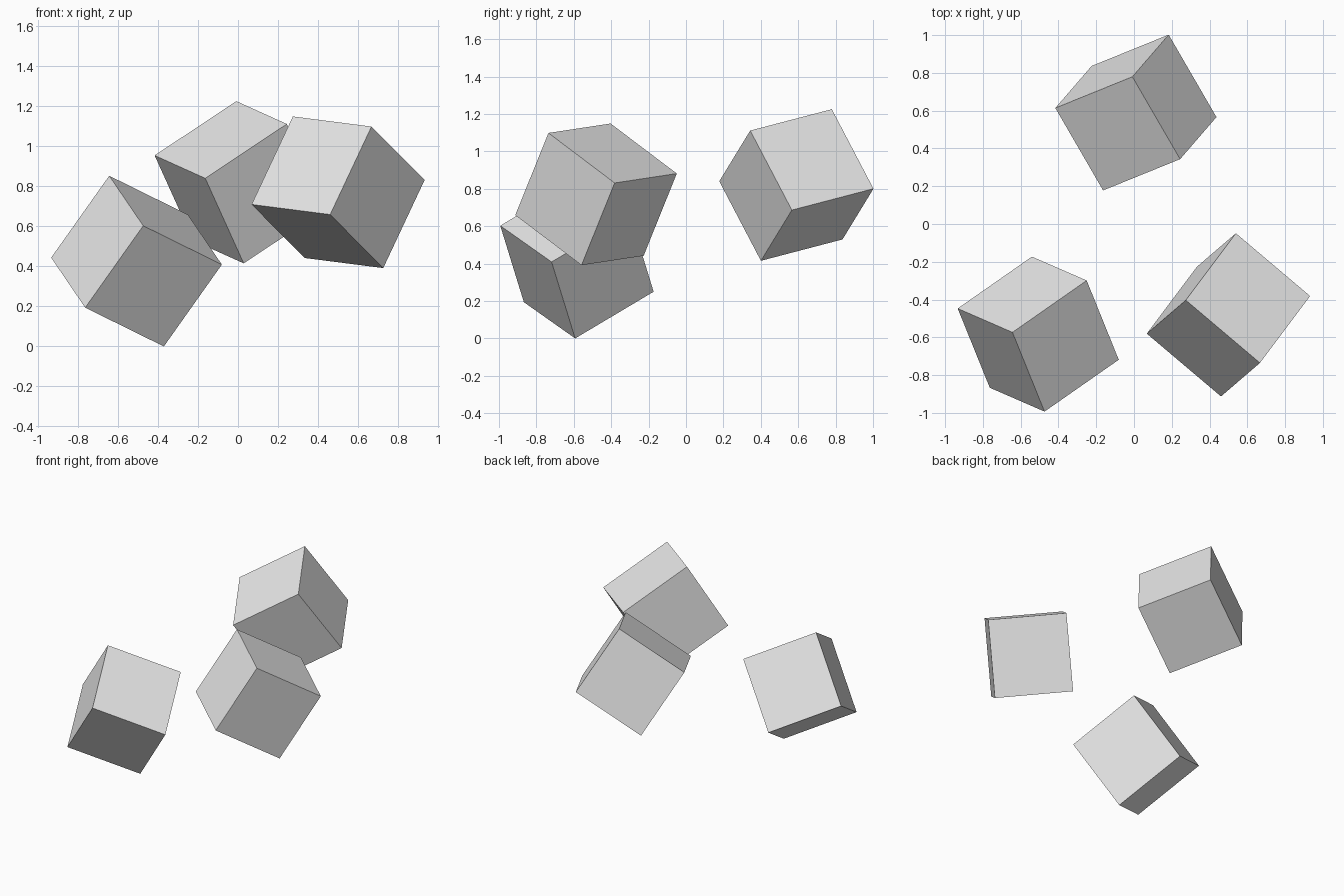
import bpy
from mathutils import Matrix, Vector

default_cube = bpy.data.objects.get("Cube")
if default_cube:
    bpy.data.objects.remove(default_cube, do_unlink=True)

EDGE = 0.517

# One plain grey for every block
grey = bpy.data.materials.new("light_grey")
grey.use_nodes = True
colour = (0.8, 0.8, 0.8, 1.0)
grey.diffuse_color = colour
for node in grey.node_tree.nodes:
    if node.type == "BSDF_PRINCIPLED":
        node.inputs["Base Color"].default_value = colour


def tumbled_cube(name, centre, along, across):
    """Cube whose local x follows 'along' and local y leans to 'across'."""
    x = Vector(along).normalized()
    z = x.cross(Vector(across)).normalized()
    y = z.cross(x)
    rotation = Matrix((x, y, z)).transposed().to_4x4()
    bpy.ops.mesh.primitive_cube_add(size=EDGE)
    cube = bpy.context.object
    cube.name = name
    cube.matrix_world = Matrix.Translation(centre) @ rotation
    cube.data.materials.append(grey)
    return cube


# Three separate cubes, tumbling in the air
tumbled_cube("front_right_cube", (-0.507, -0.583, 0.426),
             (-0.17, 0.42, 0.25), (0.39, 0.28, -0.19))
tumbled_cube("back_cube", (0.01, 0.59, 0.82),
             (0.19, 0.22, -0.42), (-0.40, -0.16, -0.275))
tumbled_cube("front_left_cube", (0.50, -0.481, 0.77),
             (-0.39, 0.33, 0.05), (0.21, 0.175, 0.44))
